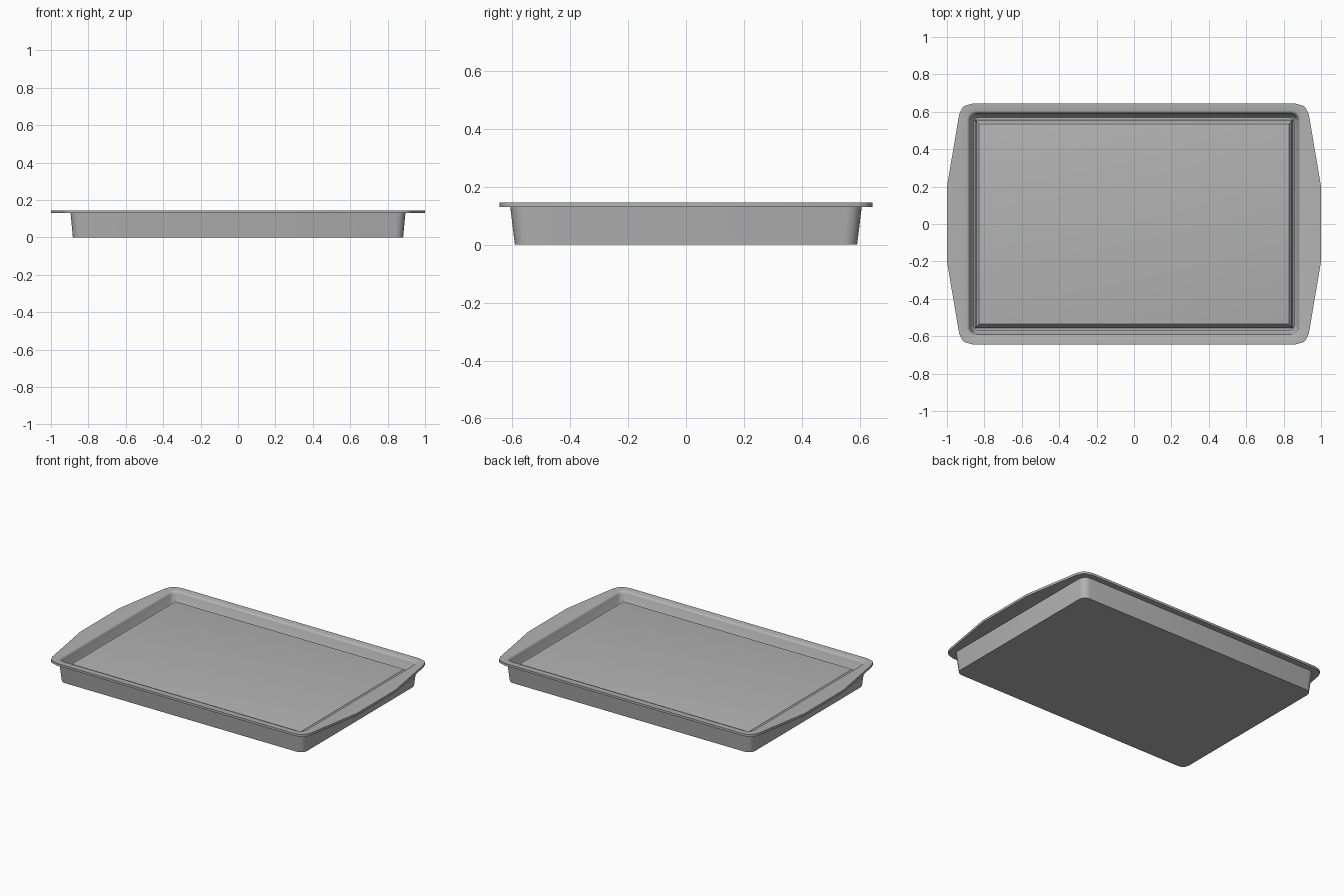
import bpy, bmesh, math

cube = bpy.data.objects.get("Cube")
if cube:
    bpy.data.objects.remove(cube)

metal = bpy.data.materials.new("grey_metal")
metal.use_nodes = True
grey = (0.45, 0.45, 0.45, 1)
metal.diffuse_color = grey
metal.node_tree.nodes["Principled BSDF"].inputs["Base Color"].default_value = grey

STEPS = 4


def mirrored(quadrant):
    """Complete an outline from its +x +y quarter, counter-clockwise."""
    flip = quadrant[::-1]
    return (quadrant + [(-x, y) for x, y in flip]
            + [(-x, -y) for x, y in quadrant] + [(x, -y) for x, y in flip])


def rounded(hx, hy, r):
    angles = [math.pi / 2 * i / STEPS for i in range(STEPS + 1)]
    return mirrored([(hx - r + r * math.cos(a), hy - r + r * math.sin(a)) for a in angles])


def loft(name, rings, angle):
    """Skin a stack of (outline, height) rings and cap both ends."""
    bm = bmesh.new()
    loops = [[bm.verts.new((x, y, z)) for x, y in outline] for outline, z in rings]
    n = len(loops[0])
    for a, b in zip(loops, loops[1:]):
        for i in range(n):
            j = (i + 1) % n
            bm.faces.new((a[i], a[j], b[j], b[i]))
    bm.faces.new(loops[0][::-1])
    bm.faces.new(loops[-1])
    bmesh.ops.recalc_face_normals(bm, faces=bm.faces)
    mesh = bpy.data.meshes.new(name)
    bm.to_mesh(mesh)
    bm.free()
    mesh.materials.append(metal)
    obj = bpy.data.objects.new(name, mesh)
    bpy.context.collection.objects.link(obj)
    bpy.ops.object.select_all(action="DESELECT")
    obj.select_set(True)
    bpy.context.view_layer.objects.active = obj
    bpy.ops.object.shade_smooth_by_angle(angle=math.radians(angle))


# Rim outline widens into a handle at each short end
rim = mirrored([(1, 0.2), (0.935, 0.585), (0.92, 0.618), (0.905, 0.632), (0.86, 0.645)])

# Tray shell: base, outer wall, rim, rolled inner edge, inner wall, gutter floor
loft("tray_shell", [
    (rounded(0.883, 0.591, 0.045), 0),
    (rounded(0.895, 0.607, 0.05), 0.13),
    (rim, 0.13),
    (rim, 0.145),
    (rounded(0.893, 0.606, 0.05), 0.145),
    (rounded(0.885, 0.598, 0.045), 0.142),
    (rounded(0.879, 0.592, 0.04), 0.132),
    (rounded(0.868, 0.58, 0.035), 0.04),
    (rounded(0.858, 0.57, 0.03), 0.03),
], 40)

# Raised baking surface with a bevelled, mitred edge
def corner(hx, hy):
    return mirrored([(hx, hy)])


loft("raised_panel", [
    (corner(0.85, 0.557), 0.028),
    (corner(0.842, 0.549), 0.09),
    (corner(0.828, 0.535), 0.107),
    (corner(0.815, 0.522), 0.11),
], 20)
